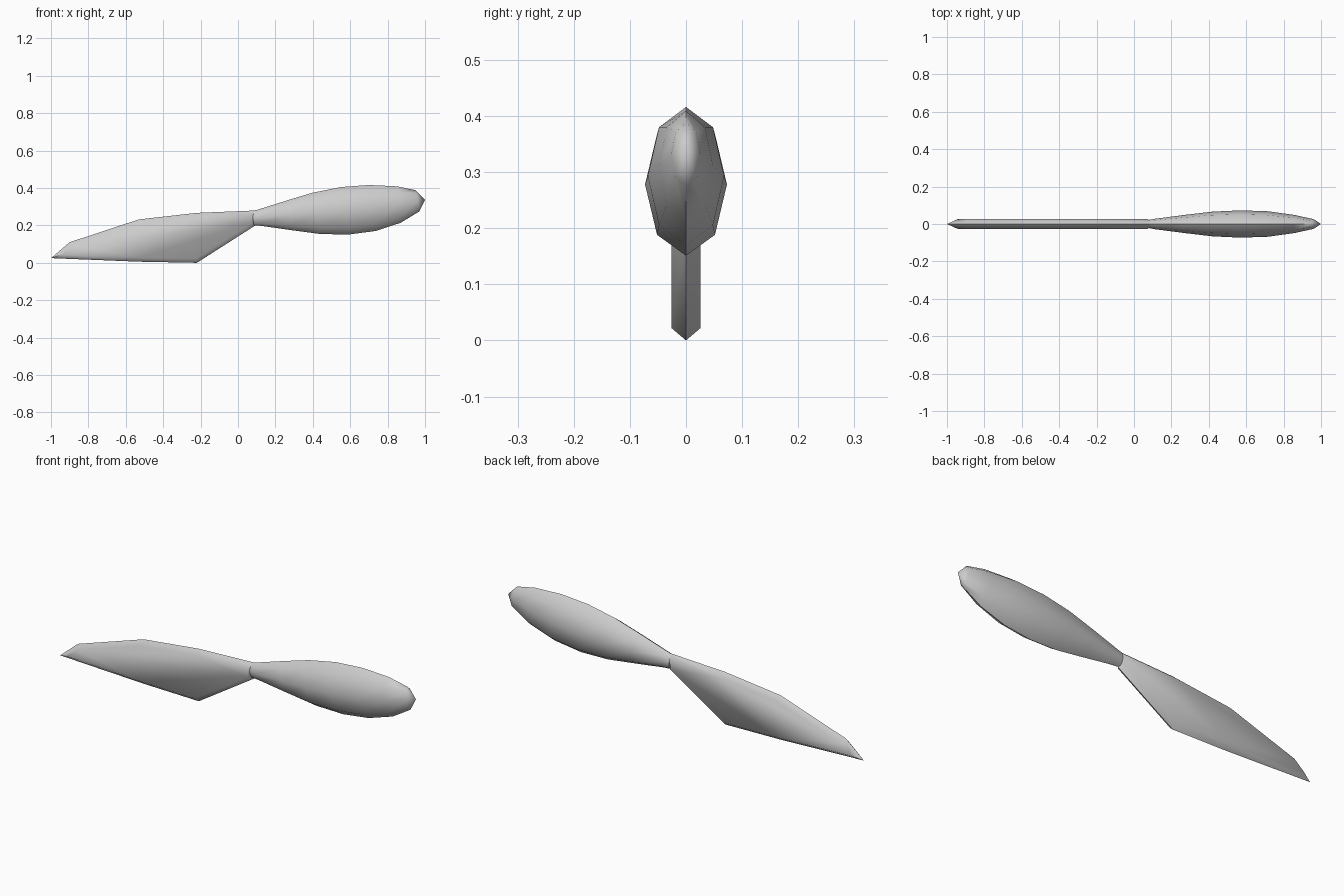
import bpy, bmesh, math
from mathutils import Vector

if "Cube" in bpy.data.objects:
    bpy.data.objects.remove(bpy.data.objects["Cube"])


def finish(bm, name, angle):
    bmesh.ops.recalc_face_normals(bm, faces=bm.faces)
    mesh = bpy.data.meshes.new(name)
    bm.to_mesh(mesh)
    bm.free()
    ob = bpy.data.objects.new(name, mesh)
    bpy.context.collection.objects.link(ob)
    bpy.ops.object.select_all(action='DESELECT')
    bpy.context.view_layer.objects.active = ob
    ob.select_set(True)
    bpy.ops.object.shade_smooth_by_angle(angle=math.radians(angle))


def inset(points, d):
    # move every edge of a counter-clockwise outline inwards by d
    out = []
    for i, p in enumerate(points):
        p, a, b = Vector(p), Vector(points[i - 1]), Vector(points[(i + 1) % len(points)])
        u, v = (p - a).normalized(), (b - p).normalized()
        n, m = Vector((-u.y, u.x)), Vector((-v.y, v.x))
        out.append(p + (n + m) * d / (1 + n.dot(m)))
    return out


# Blade: flat plate whose rim is bevelled to a central ridge
outline = [(-1, .025), (-.53, .006), (-.22, 0), (.09, .198), (.10, .28),
           (-.22, .267), (-.53, .232), (-.9, .11)]
bm = bmesh.new()
flat = inset(outline, .022)
loops = [[bm.verts.new((x, y, z)) for x, z in pts]
         for y, pts in ((-.026, flat), (0, outline), (.026, flat))]
n = len(outline)
for a, b in zip(loops, loops[1:]):
    for i in range(n):
        j = (i + 1) % n
        bm.faces.new((a[i], a[j], b[j], b[i]))
bm.faces.new(loops[0])
bm.faces.new(loops[-1])
finish(bm, "blade", 50)

# Handle: eight-sided tapering grip, (top x, z, bottom x, z, half width)
sections = [(.075, .277, .085, .2, .022), (.105, .284, .12, .198, .028),
            (.26, .333, .29, .174, .049), (.40, .375, .44, .154, .066),
            (.55, .405, .59, .151, .073), (.70, .416, .735, .17, .068),
            (.85, .409, .87, .214, .048), (.95, .388, .97, .275, .026)]
bm = bmesh.new()
rings = []
for tx, tz, bx, bz, w in sections:
    top, bottom = Vector((tx, 0, tz)), Vector((bx, 0, bz))
    mid, half = (top + bottom) / 2, (top - bottom) / 2
    rings.append([bm.verts.new(mid + half * math.cos(k * math.pi / 4)
                               + Vector((0, w * math.sin(k * math.pi / 4), 0))) for k in range(8)])
for a, b in zip(rings, rings[1:]):
    for i in range(8):
        j = (i + 1) % 8
        bm.faces.new((a[i], a[j], b[j], b[i]))
bm.faces.new(rings[0])
tip = bm.verts.new((1, 0, .337))
for i in range(8):
    bm.faces.new((rings[-1][i], rings[-1][(i + 1) % 8], tip))
finish(bm, "handle", 60)
